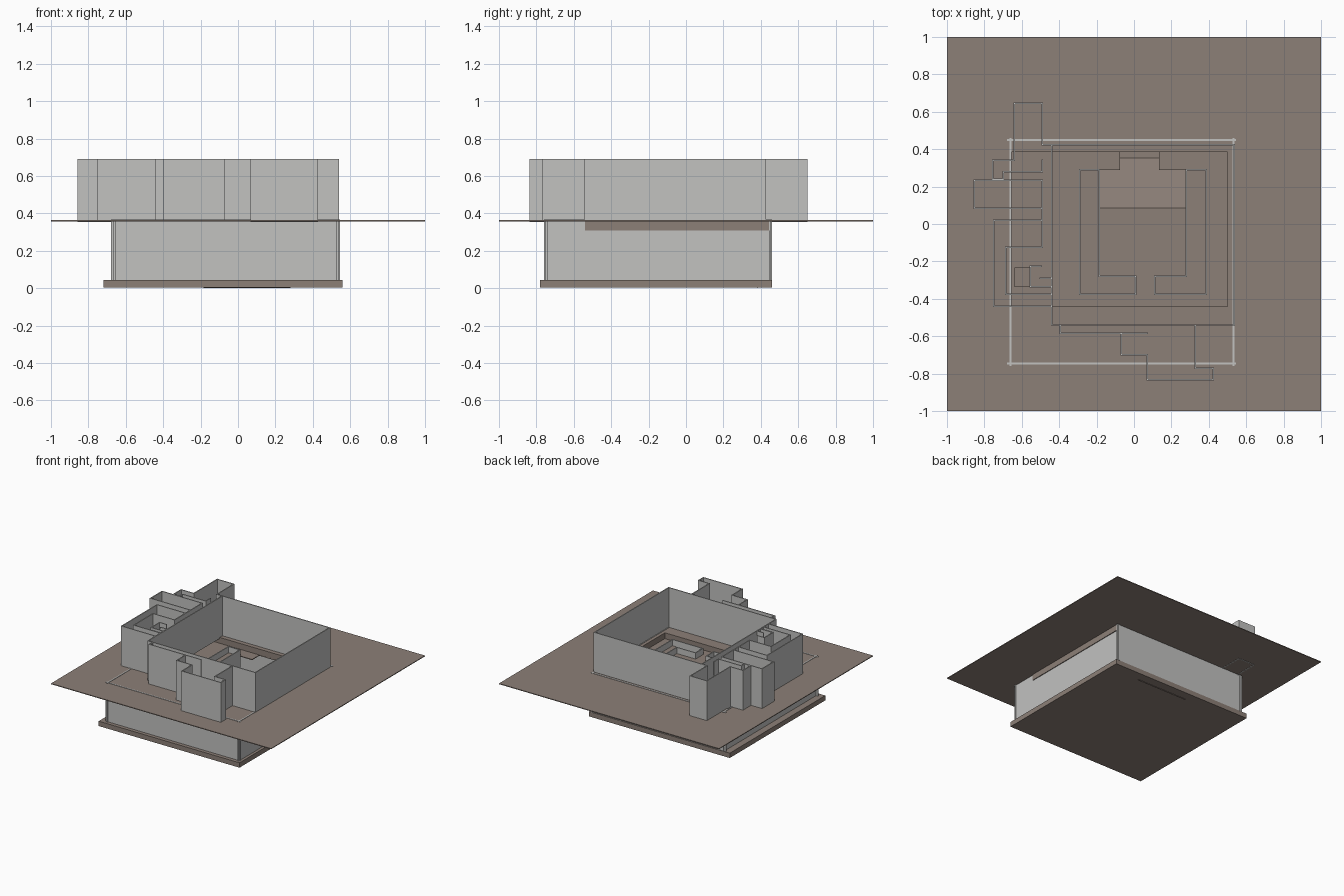
import bpy, bmesh
from mathutils import Vector

if "Cube" in bpy.data.objects:
    bpy.data.objects.remove(bpy.data.objects["Cube"])


def material(name, rgb):
    m = bpy.data.materials.new(name)
    m.diffuse_color = (*rgb, 1)
    m.use_nodes = True
    m.node_tree.nodes["Principled BSDF"].inputs["Base Color"].default_value = m.diffuse_color
    return m


BROWN = material("floor brown", (0.265, 0.215, 0.185))
GREY = material("wall grey", (0.54, 0.54, 0.53))


def finish(name, bm, mat):
    bmesh.ops.recalc_face_normals(bm, faces=bm.faces[:])
    me = bpy.data.meshes.new(name)
    bm.to_mesh(me)
    bm.free()
    me.materials.append(mat)
    ob = bpy.data.objects.new(name, me)
    bpy.context.collection.objects.link(ob)
    return ob


def add_box(bm, x0, x1, y0, y1, z0, z1):
    vs = bmesh.ops.create_cube(bm, size=1)["verts"]
    for v in vs:
        v.co = Vector(((x0 + x1) / 2 + v.co.x * (x1 - x0),
                       (y0 + y1) / 2 + v.co.y * (y1 - y0),
                       (z0 + z1) / 2 + v.co.z * (z1 - z0)))


def plate(name, outer, holes, z0, z1):
    """Flat slab (x0, x1, y0, y1) with rectangular openings."""
    rects = [outer] + holes
    xs = sorted({v for r in rects for v in r[:2]})
    ys = sorted({v for r in rects for v in r[2:]})
    bm = bmesh.new()
    for xa, xb in zip(xs, xs[1:]):
        for ya, yb in zip(ys, ys[1:]):
            cx, cy = (xa + xb) / 2, (ya + yb) / 2
            if any(h[0] < cx < h[1] and h[2] < cy < h[3] for h in holes):
                continue
            bm.faces.new([bm.verts.new((x, y, z0)) for x, y in
                          ((xa, ya), (xb, ya), (xb, yb), (xa, yb))])
    bmesh.ops.remove_doubles(bm, verts=bm.verts[:], dist=1e-5)
    ext = bmesh.ops.extrude_face_region(bm, geom=bm.faces[:], use_keep_orig=True)
    bmesh.ops.translate(bm, vec=(0, 0, z1 - z0),
                        verts=[g for g in ext["geom"] if isinstance(g, bmesh.types.BMVert)])
    return finish(name, bm, BROWN)


def walls(name, paths, z0, z1, t=0.008):
    """Thin upright walls along axis-aligned paths."""
    bm = bmesh.new()
    h = t / 2
    for path in paths:
        for (xa, ya), (xb, yb) in zip(path, path[1:]):
            add_box(bm, min(xa, xb) - h, max(xa, xb) + h,
                    min(ya, yb) - h, max(ya, yb) + h, z0, z1)
    return finish(name, bm, GREY)


# Basement floor and the sheet of ground with the sunken hall opening
pit = (-0.655, 0.50, -0.44, 0.385)
plate("basement_floor", (-0.72, 0.56, -0.78, 0.46), [], 0.005, 0.045)
plate("ground", (-1, 1, -1, 1), [pit], 0.358, 0.364)

# Sunken hall floor: rim, then lower floor with stair opening and shaft
floor = (-0.665, 0.543, -0.54, 0.443)
plate("floor_rim", floor, [pit], 0.315, 0.36)
plate("hall_floor", floor,
      [(-0.185, 0.28, 0.085, 0.29), (-0.075, 0.135, 0.289, 0.384),
       (-0.64, -0.555, -0.335, -0.235)], 0.31, 0.316)

# Ramp going down from the hall to the basement
bm = bmesh.new()
section = [(0.085, 0.313), (0.385, 0.0), (0.385, 0.012), (0.085, 0.325)]
ends = [[bm.verts.new((x, y, z)) for y, z in section] for x in (-0.185, 0.28)]
for e in ends:
    bm.faces.new(e)
for i in range(4):
    j = (i + 1) % 4
    bm.faces.new((ends[0][i], ends[0][j], ends[1][j], ends[1][i]))
finish("ramp", bm, BROWN)

# Basement outer walls, crossing a little at the corners
walls("basement_walls", [
    [(-0.675, -0.745), (0.541, -0.745)], [(-0.675, 0.45), (0.541, 0.45)],
    [(-0.66, -0.755), (-0.66, 0.456)], [(0.532, -0.755), (0.532, 0.456)],
], 0.045, 0.367, 0.01)

# Double U of inner walls with a gap at the front
walls("inner_ring_walls", [
    [(-0.185, 0.29), (-0.29, 0.29), (-0.29, -0.375), (0.01, -0.375),
     (0.01, -0.28), (-0.185, -0.28), (-0.185, 0.29)],
    [(0.28, 0.29), (0.385, 0.29), (0.385, -0.375), (0.11, -0.375),
     (0.11, -0.28), (0.28, -0.28), (0.28, 0.29)],
], 0.045, 0.366)

# Tall hall walls
walls("hall_walls", [
    [(-0.44, -0.54), (-0.44, 0.425), (0.535, 0.425), (0.535, -0.54), (-0.44, -0.54)],
    [(-0.49, 0.425), (-0.44, 0.425)],
], 0.355, 0.69)

# Rooms along the left side
walls("left_room_walls", [
    [(-0.49, 0.425), (-0.49, 0.645), (-0.64, 0.645), (-0.64, 0.34), (-0.755, 0.34),
     (-0.755, 0.24), (-0.70, 0.24), (-0.70, 0.28), (-0.49, 0.28), (-0.49, 0.34)],
    [(-0.49, 0.235), (-0.855, 0.235), (-0.855, 0.085), (-0.49, 0.085)],
    [(-0.49, 0.235), (-0.49, -0.125), (-0.685, -0.125), (-0.685, -0.375), (-0.44, -0.375)],
    [(-0.49, 0.02), (-0.75, 0.02), (-0.75, -0.44), (-0.44, -0.44)],
    [(-0.495, -0.225), (-0.555, -0.225), (-0.555, -0.335), (-0.44, -0.335)],
    [(-0.50, -0.29), (-0.44, -0.29)],
], 0.355, 0.69)

# Entrance rooms at the front
walls("front_room_walls", [
    [(-0.395, -0.54), (-0.395, -0.585), (0.072, -0.585)],
    [(-0.067, -0.585), (-0.067, -0.70), (0.072, -0.70)],
    [(0.072, -0.70), (0.072, -0.832), (0.425, -0.832), (0.425, -0.77),
     (0.328, -0.77), (0.328, -0.54)],
], 0.355, 0.69)
